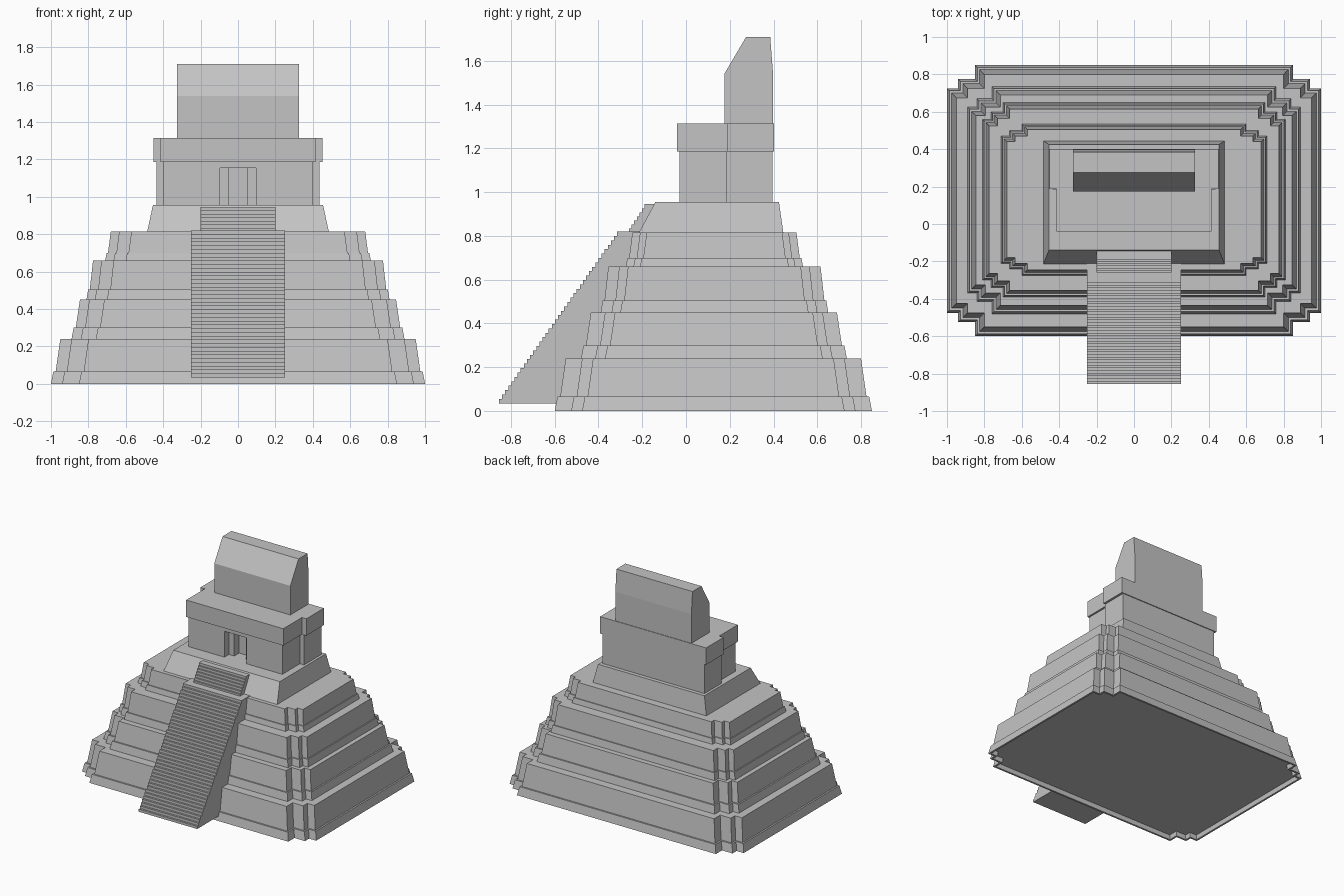
import bpy
import bmesh

if "Cube" in bpy.data.objects:
    bpy.data.objects.remove(bpy.data.objects["Cube"], do_unlink=True)

stone = bpy.data.materials.new("grey_stone")
stone.use_nodes = True
stone.diffuse_color = (0.55, 0.55, 0.55, 1)
stone.node_tree.nodes["Principled BSDF"].inputs["Base Color"].default_value = (0.55, 0.55, 0.55, 1)


def loft(name, loops):
    """Bridge matching closed loops of 3D points and cap both ends."""
    bm = bmesh.new()
    rings = [[bm.verts.new(p) for p in loop] for loop in loops]
    n = len(rings[0])
    for a, b in zip(rings, rings[1:]):
        for i in range(n):
            j = (i + 1) % n
            bm.faces.new((a[i], a[j], b[j], b[i]))
    bm.faces.new(rings[0][::-1])
    bm.faces.new(rings[-1])
    bmesh.ops.recalc_face_normals(bm, faces=bm.faces)
    mesh = bpy.data.meshes.new(name)
    bm.to_mesh(mesh)
    bm.free()
    mesh.materials.append(stone)
    obj = bpy.data.objects.new(name, mesh)
    bpy.context.collection.objects.link(obj)
    return obj


def plan_block(name, plan, z0, z1):
    return loft(name, [[(x, y, z) for x, y in plan] for z in (z0, z1)])


def side_block(name, profile, half_width):
    return loft(name, [[(x, y, z) for y, z in profile] for x in (-half_width, half_width)])


def mirror_plan(right):
    """Complete a plan from its +x half, listed front to back."""
    return right + [(-x, y) for x, y in reversed(right)]


def notched_ring(hx, front, back, nx, ny, inset, z):
    """Rectangle whose corners are cut by two steps."""
    hx, front, back = hx - inset, front + inset, back - inset
    xs = (hx - nx[1], hx - nx[0], hx)
    right = [(xs[0], front), (xs[0], front + ny[0]), (xs[1], front + ny[0]),
             (xs[1], front + ny[1]), (xs[2], front + ny[1]),
             (xs[2], back - ny[1]), (xs[1], back - ny[1]),
             (xs[1], back - ny[0]), (xs[0], back - ny[0]), (xs[0], back)]
    return [(x, y, z) for x, y in mirror_plan(right)]


# Four stepped tiers, each with a projecting base band
tiers = [
    (1.00, -0.60, 0.85, (0.06, 0.15), (0.075, 0.125), 0.00, 0.065, 0.24, 0.05),
    (0.89, -0.48, 0.735, (0.05, 0.13), (0.065, 0.11), 0.24, 0.30, 0.45, 0.045),
    (0.81, -0.39, 0.65, (0.045, 0.11), (0.05, 0.09), 0.45, 0.505, 0.66, 0.035),
    (0.71, -0.275, 0.535, (0.045, 0.11), (0.035, 0.065), 0.66, 0.70, 0.815, 0.03),
]
for i, (hx, front, back, nx, ny, z0, zb, z1, slope) in enumerate(tiers):
    steps = [(0, z0), (slope * 0.25, zb), (slope * 0.5, zb), (slope, z1)]
    if i == 0:
        # Shallow hollow under the lowest tier
        steps = [(0.02, 0.035), (0.015, 0)] + steps
    loft(f"tier_{i + 1}", [notched_ring(hx, front, back, nx, ny, d, z) for d, z in steps])

# Sloped temple platform
loft("temple_platform", [
    [(x, y, z) for x, y in mirror_plan([(hx, front), (hx, back)])]
    for hx, front, back, z in ((0.485, -0.215, 0.445, 0.815), (0.455, -0.14, 0.425, 0.955))])


def staircase(name, half_width, count, start, end, inner):
    """Solid stair: start and end are (y, z) of the foot and the landing edge."""
    dy = (end[0] - start[0]) / (count - 1)
    dz = (end[1] - start[1]) / count
    profile = [start]
    for i in range(count):
        y, z = start[0] + i * dy, start[1] + (i + 1) * dz
        if i:
            profile.append((y, z - dz))
        profile.append((y, z))
    profile += [(inner, end[1]), (inner, start[1])]
    side_block(name, profile, half_width)


staircase("main_stairs", 0.25, 39, (-0.855, 0.035), (-0.315, 0.82), -0.2)
staircase("upper_stairs", 0.20, 7, (-0.26, 0.815), (-0.19, 0.945), -0.13)

# Temple walls with a stepped doorway recess, then the lintel course above
outer = [(0.40, -0.03), (0.40, 0.185), (0.435, 0.185), (0.435, 0.395)]
doorway = [(0.05, 0.085), (0.05, 0.025), (0.095, 0.025), (0.095, -0.03)]
plan_block("temple_walls", mirror_plan(doorway + outer), 0.955, 1.155)
plan_block("temple_lintel", mirror_plan(outer), 1.155, 1.185)

# Overhanging cornice
cornice = [(0.415, -0.04), (0.415, 0.188), (0.453, 0.188), (0.453, 0.402)]
plan_block("temple_cornice", mirror_plan(cornice), 1.185, 1.315)

# Tall crest on the roof
side_block("roof_crest", [(0.175, 1.315), (0.175, 1.54), (0.275, 1.71),
                          (0.385, 1.71), (0.398, 1.54), (0.398, 1.315)], 0.325)
